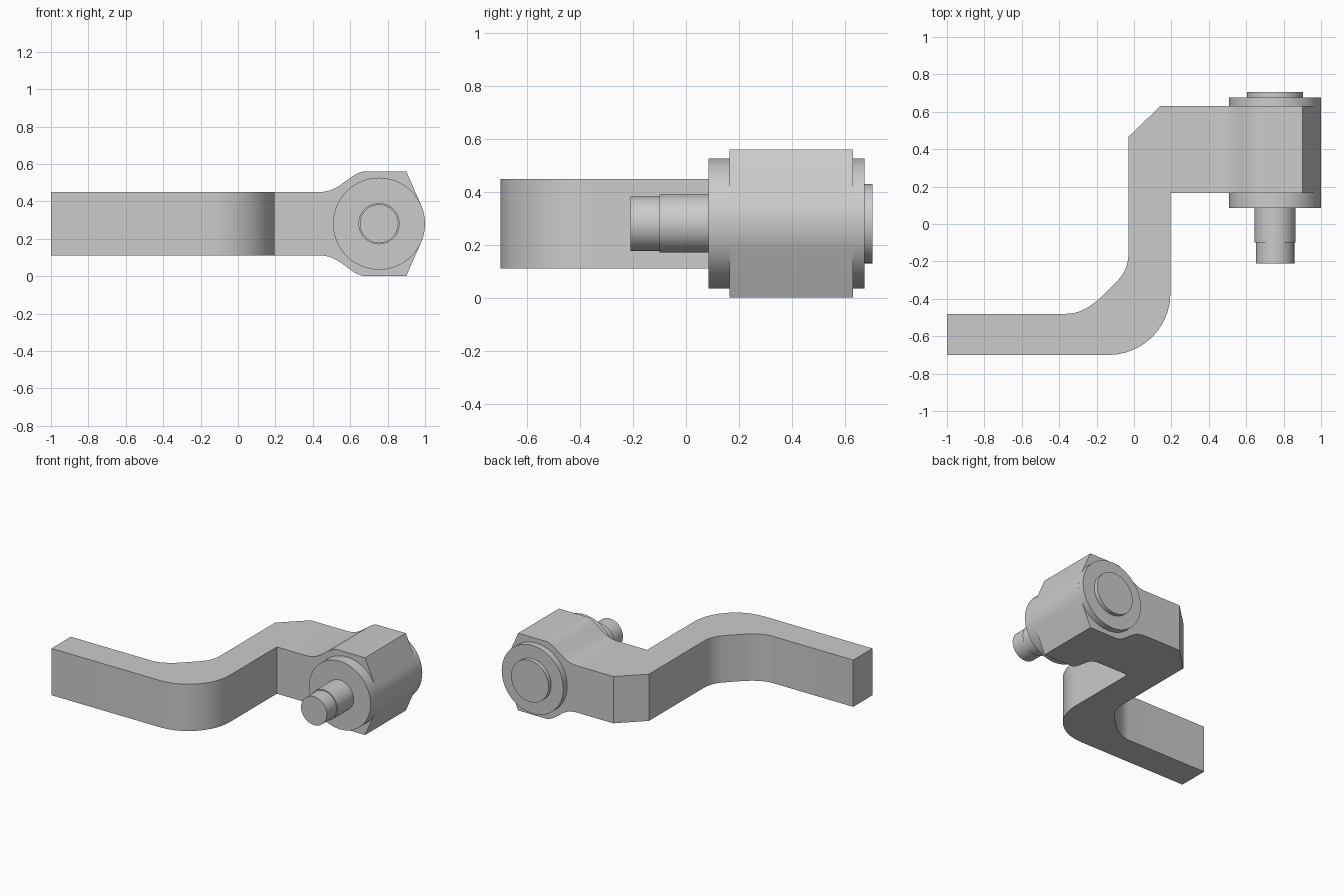
import bpy, bmesh
from math import sin, cos, pi, radians
from mathutils import Vector

cube = bpy.data.objects.get("Cube")
if cube:
    bpy.data.objects.remove(cube, do_unlink=True)

steel = bpy.data.materials.new("grey_steel")
steel.use_nodes = True
GREY = (0.6, 0.6, 0.6, 1)
steel.diffuse_color = GREY
steel.node_tree.nodes["Principled BSDF"].inputs["Base Color"].default_value = GREY

CX, CZ, R = 0.754, 0.281, 0.246   # pivot axis and flange radius


def bend(a, control, b, n=8):
    """Rounded corner as a quadratic curve."""
    a, c, b = Vector(a), Vector(control), Vector(b)
    return [tuple(a * (1 - t) ** 2 + c * 2 * t * (1 - t) + b * t * t)
            for t in (i / n for i in range(n + 1))]


def arc(x, z, r, start, end, n=10):
    angles = [radians(start + (end - start) * i / n) for i in range(n + 1)]
    return [(x + r * cos(a), z + r * sin(a)) for a in angles]


def prism(name, points, place, direction):
    """Extrude a closed outline along a direction."""
    bm = bmesh.new()
    face = bm.faces.new([bm.verts.new(place(*p)) for p in points])
    new = bmesh.ops.extrude_face_region(bm, geom=[face])["geom"]
    bmesh.ops.translate(bm, vec=direction,
                        verts=[v for v in new if isinstance(v, bmesh.types.BMVert)])
    bmesh.ops.recalc_face_normals(bm, faces=bm.faces)
    mesh = bpy.data.meshes.new(name)
    bm.to_mesh(mesh)
    bm.free()
    obj = bpy.data.objects.new(name, mesh)
    bpy.context.collection.objects.link(obj)
    mesh.materials.append(steel)
    return obj


def smooth(obj, angle=28):
    bpy.ops.object.select_all(action='DESELECT')
    obj.select_set(True)
    bpy.context.view_layer.objects.active = obj
    bpy.ops.object.shade_smooth_by_angle(angle=radians(angle))


# Cranked arm: plan outline
plan = [(-1, -0.70)]
plan += arc(-0.135, -0.37, 0.33, -90, 0)
plan += [(0.195, 0.165), (1.1, 0.165), (1.1, 0.63), (0.14, 0.63), (-0.03, 0.465)]
plan += bend((-0.03, -0.16), (-0.03, -0.245), (-0.09, -0.305))
plan += bend((-0.165, -0.38), (-0.265, -0.48), (-0.36, -0.48))
plan += [(-1, -0.48)]
arm = prism("cranked_arm", plan, lambda x, y: (x, y, -0.1), (0, 0, 0.8))

# Side outline with the swollen head, mirrored about the pivot height
upper = [(0.90, 0.56 - CZ), (0.675, 0.56 - CZ)]
upper += bend((0.66, 0.277), (0.63, 0.268), (0.60, 0.245), 4)
upper += bend((0.545, 0.205), (0.495, 0.169), (0.43, 0.169), 6)
upper += [(-1.1, 0.169)]
side = [(x, CZ + z) for x, z in upper]
side += [(x, CZ - z) for x, z in reversed(upper)]
side += arc(CX, CZ, R, -24, 24)
cutter = prism("head_cutter", side, lambda x, z: (x, -0.9, z), (0, 1.8, 0))
cutter.hide_render = True

# Keep only what both outlines share
mod = arm.modifiers.new("head_shape", 'BOOLEAN')
mod.operation = 'INTERSECT'
mod.solver = 'EXACT'
mod.object = cutter
bpy.context.view_layer.objects.active = arm
bpy.ops.object.modifier_apply(modifier=mod.name)
bpy.data.objects.remove(cutter, do_unlink=True)
smooth(arm)

# Round parts on the pivot axis: name, radius, front y, back y
for name, radius, front, back in [
        ("front_flange", R, 0.085, 0.165),
        ("back_flange", R, 0.63, 0.675),
        ("back_cap", 0.15, 0.675, 0.705),
        ("pin_shank", 0.11, -0.10, 0.085),
        ("pin_tip", 0.103, -0.21, -0.10)]:
    ring = arc(CX, CZ, radius, 0, 360, 64)[:-1]
    smooth(prism(name, ring, lambda x, z: (x, front, z), (0, back - front, 0)))
